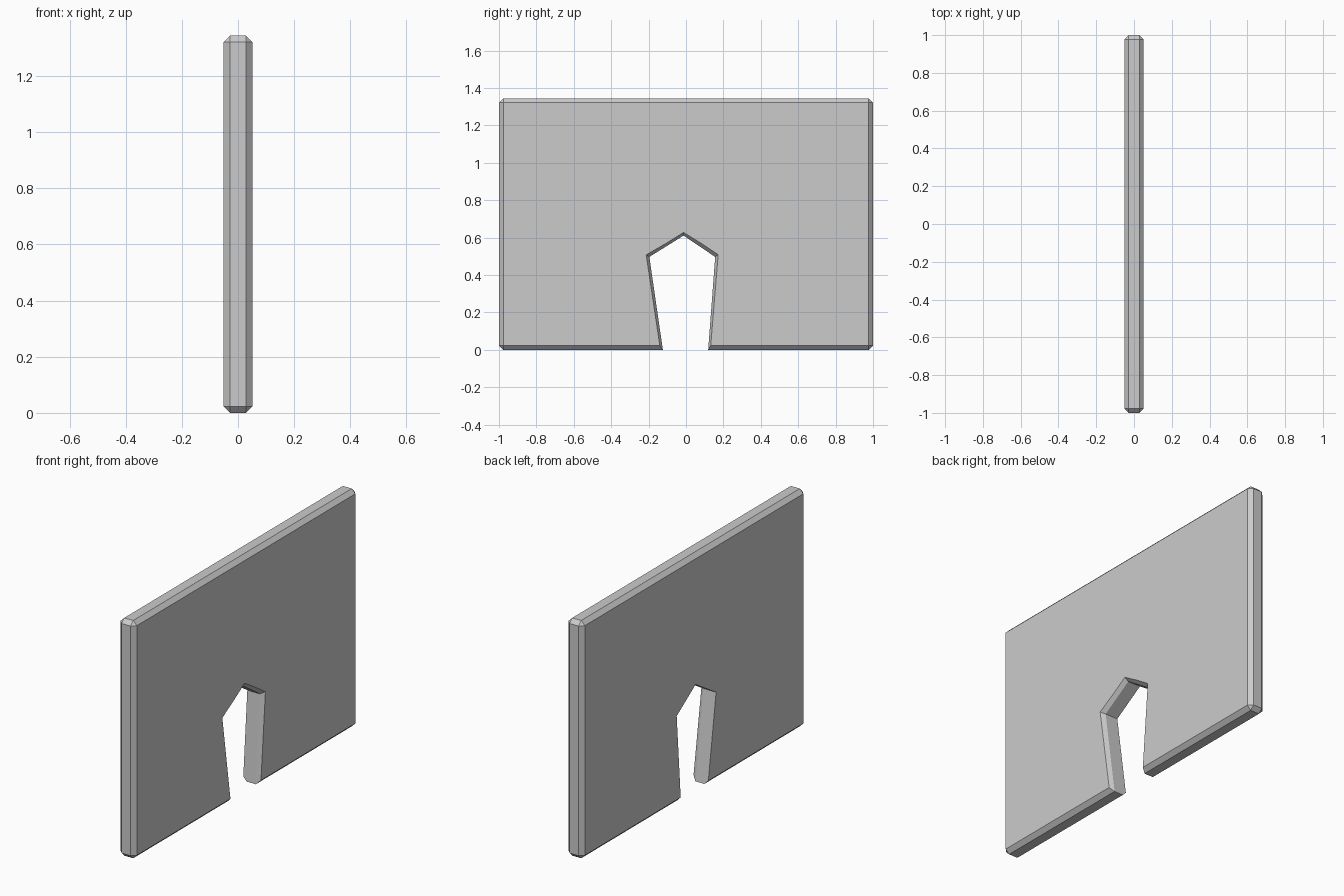
import bpy, bmesh

if "Cube" in bpy.data.objects:
    bpy.data.objects.remove(bpy.data.objects["Cube"])

T, H, B = 0.051, 1.345, 0.023   # half thickness, height, chamfer


def make_object(name, bm):
    bmesh.ops.recalc_face_normals(bm, faces=bm.faces)
    mesh = bpy.data.meshes.new(name)
    bm.to_mesh(mesh)
    bm.free()
    obj = bpy.data.objects.new(name, mesh)
    bpy.context.collection.objects.link(obj)
    return obj


# Chamfered slab
bm = bmesh.new()
bmesh.ops.create_cube(bm, size=1)
for v in bm.verts:
    v.co = (v.co.x * 2 * T, v.co.y * 2, (v.co.z + 0.5) * H)
bmesh.ops.bevel(bm, geom=bm.edges[:], offset=B, offset_type='OFFSET',
                segments=1, profile=0.5, affect='EDGES')
wall = make_object("wall_panel", bm)

# Pointed doorway cutter: straight through, flaring at the +x face
inner = [(-0.109, -0.1), (-0.196, 0.497), (-0.013, 0.611), (0.156, 0.497), (0.111, -0.1)]
outer = [(-0.121, -0.1), (-0.213, 0.508), (-0.013, 0.628), (0.172, 0.509), (0.123, -0.1)]
beyond = [(2 * o[0] - i[0], 2 * o[1] - i[1]) for i, o in zip(inner, outer)]
bm = bmesh.new()
rings = [[bm.verts.new((x, y, z)) for y, z in profile]
         for x, profile in ((-0.2, inner), (T - B, inner), (T + B, beyond))]
for a, b in zip(rings, rings[1:]):
    for i in range(5):
        j = (i + 1) % 5
        bm.faces.new((a[i], a[j], b[j], b[i]))
bm.faces.new(rings[0])
bm.faces.new(rings[-1])
cutter = make_object("doorway_cutter", bm)
cutter.hide_render = True

# Cut the doorway and bake the result
mod = wall.modifiers.new("doorway", 'BOOLEAN')
mod.operation = 'DIFFERENCE'
mod.solver = 'EXACT'
mod.object = cutter
bpy.context.view_layer.objects.active = wall
wall.select_set(True)
bpy.ops.object.modifier_apply(modifier=mod.name)
bpy.data.objects.remove(cutter, do_unlink=True)
